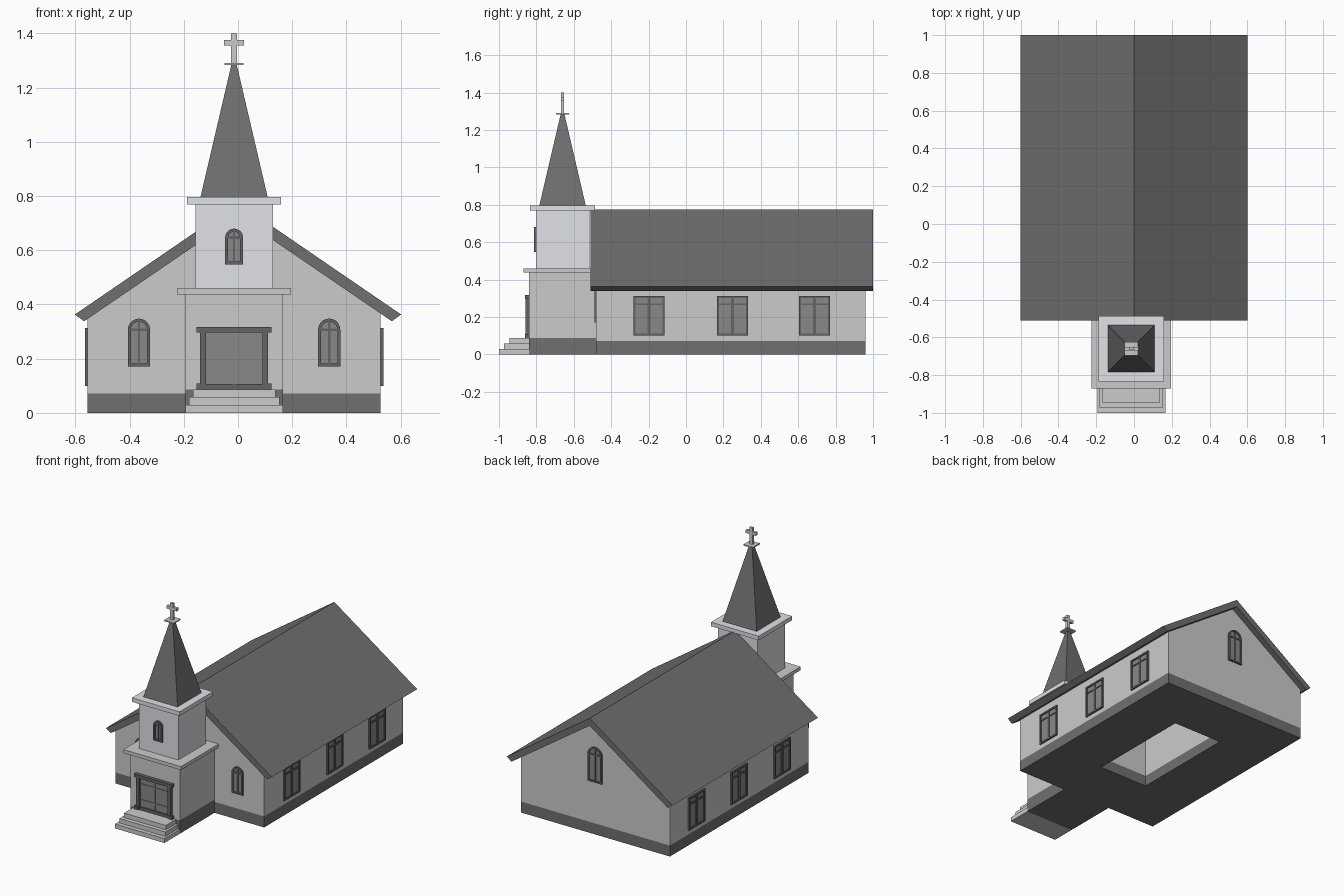
import bpy, bmesh
from math import pi, cos, sin
from mathutils import Matrix, Vector

if "Cube" in bpy.data.objects:
    bpy.data.objects.remove(bpy.data.objects["Cube"])


def material(name, r, g, b):
    m = bpy.data.materials.new(name)
    m.diffuse_color = (r, g, b, 1)
    m.use_nodes = True
    m.node_tree.nodes["Principled BSDF"].inputs["Base Color"].default_value = m.diffuse_color
    return m


DARK = material("dark_slate", 0.16, 0.16, 0.16)
TRIM = material("window_frame", 0.13, 0.13, 0.13)
PANE = material("window_pane", 0.25, 0.25, 0.25)
WHITE = material("white_paint", 0.75, 0.76, 0.8)
CX, TY = -0.0145, -0.66          # wall centre in x, tower centre in y


def finish(name, bm, mat=None):
    bmesh.ops.recalc_face_normals(bm, faces=bm.faces)
    me = bpy.data.meshes.new(name)
    bm.to_mesh(me)
    bm.free()
    ob = bpy.data.objects.new(name, me)
    bpy.context.collection.objects.link(ob)
    if mat:
        me.materials.append(mat)
    return ob


def add_box(bm, lo, hi, frame=Matrix()):
    lo, hi = Vector(lo), Vector(hi)
    m = frame @ Matrix.Translation((lo + hi) / 2) @ Matrix.Diagonal((*(hi - lo), 1))
    bmesh.ops.create_cube(bm, size=1, matrix=m)


def box(name, lo, hi, mat=None):
    bm = bmesh.new()
    add_box(bm, lo, hi)
    return finish(name, bm, mat)


def block(name, half, z0, z1, mat=None, y=TY):
    return box(name, (CX - half, y - half, z0), (CX + half, y + half, z1), mat)


def add_prism(bm, pts, y0, y1, frame=Matrix()):
    a = [bm.verts.new(frame @ Vector((x, y0, z))) for x, z in pts]
    b = [bm.verts.new(frame @ Vector((x, y1, z))) for x, z in pts]
    bm.faces.new(a)
    bm.faces.new(b[::-1])
    for i in range(len(pts)):
        j = (i + 1) % len(pts)
        bm.faces.new((a[i], a[j], b[j], b[i]))


def add_ring(bm, outer, inner, y0, y1, frame):
    loops = [[bm.verts.new(frame @ Vector((x, y, z))) for x, z in p]
             for p, y in ((outer, y0), (outer, y1), (inner, y1), (inner, y0))]
    n = len(outer)
    for k in range(4):
        a, b = loops[k], loops[(k + 1) % 4]
        for i in range(n):
            j = (i + 1) % n
            bm.faces.new((a[i], a[j], b[j], b[i]))


def outline(w, z0, z1, arched):
    if not arched:
        return [(-w, z0), (w, z0), (w, z1), (-w, z1)]
    return [(-w, z0), (w, z0)] + [(w * cos(pi * i / 10), z1 - w + w * sin(pi * i / 10))
                                  for i in range(11)]


def window(name, pos, angle, w, z0, z1, arched):
    # local frame: -y points out of the wall
    f = Matrix.Translation(pos) @ Matrix.Rotation(angle, 4, 'Z')
    t = 0.011
    inner = outline(w - t, z0 + t, z1 - t, arched)
    bm = bmesh.new()
    add_ring(bm, outline(w, z0, z1, arched), inner, -0.01, 0.004, f)
    bar = z1 - w if arched else z1 - 0.045
    add_box(bm, (-w + t, -0.008, bar - 0.005), (w - t, 0.002, bar + 0.005), f)
    m = 0.004 if arched else 0.008
    add_box(bm, (-m, -0.008, z0 + t), (m, 0.002, z1 - t), f)
    finish(name + "_frame", bm, TRIM)
    bm = bmesh.new()
    add_prism(bm, inner, -0.003, 0.003, f)
    finish(name + "_pane", bm, PANE)


# nave: plinth, gabled walls, open floor shaft
plinth = box("nave_plinth", (-0.555, -0.48, 0), (0.526, 0.96, 0.072), DARK)
bm = bmesh.new()
add_prism(bm, [(-0.555, 0.072), (0.526, 0.072), (0.526, 0.38), (0, 0.74), (-0.555, 0.36)], -0.48, 0.96)
walls = finish("nave_walls", bm)
cutter = box("floor_opening_cutter", (-0.195, -0.12, -0.5), (0.166, 0.6, 1.5))
cutter.hide_render = True
cutter.hide_viewport = True
for ob in (plinth, walls):
    mod = ob.modifiers.new("opening", 'BOOLEAN')
    mod.operation = 'DIFFERENCE'
    mod.solver = 'EXACT'
    mod.object = cutter

# roof
bm = bmesh.new()
add_prism(bm, [(-0.602, 0.363), (0, 0.775), (0.602, 0.363), (0.568, 0.338), (0, 0.726), (-0.568, 0.338)], -0.51, 1.0)
finish("roof", bm, DARK)

# tower
block("tower_plinth", 0.18, 0, 0.087, DARK)
block("tower_lower", 0.18, 0.087, 0.437)
block("tower_cornice", 0.21, 0.437, 0.46)
block("belfry", 0.143, 0.46, 0.769, WHITE)
block("belfry_cap", 0.173, 0.769, 0.796, WHITE)
bm = bmesh.new()
bmesh.ops.create_cone(bm, cap_ends=True, segments=4, radius1=0.124 * 2 ** 0.5, radius2=0.014, depth=0.489,
                      matrix=Matrix.Translation((CX, TY, 1.0405)) @ Matrix.Rotation(pi / 4, 4, 'Z'))
finish("spire", bm, DARK)

# cross
block("cross_plate", 0.035, 1.283, 1.291)
box("cross_post", (CX - 0.011, TY - 0.008, 1.29), (CX + 0.011, TY + 0.008, 1.4))
box("cross_arm", (CX - 0.037, TY - 0.009, 1.356), (CX + 0.037, TY + 0.009, 1.376))

# steps
for i, (w, y) in enumerate(((0.18, -1.0), (0.167, -0.972), (0.152, -0.945))):
    box(f"step_{i + 1}", (CX - w, y, i * 0.029), (CX + w, -0.84, (i + 1) * 0.029))

# door: surround, leaves and glazing bars
f = Matrix.Translation((CX, -0.84, 0))
bm = bmesh.new()
for s in (-1, 1):
    a, b = sorted((s * 0.125, s * 0.104))
    add_box(bm, (a, -0.018, 0.087), (b, 0.005, 0.31), f)
    a, b = sorted((s * 0.138, s * 0.112))
    add_box(bm, (a, -0.022, 0.087), (b, 0.005, 0.108), f)
add_box(bm, (-0.138, -0.022, 0.296), (0.138, 0.005, 0.317), f)
add_box(bm, (-0.12, -0.014, 0.087), (0.12, 0.005, 0.106), f)
finish("door_surround", bm, TRIM)
box("door_panel", (CX - 0.115, -0.845, 0.09), (CX + 0.115, -0.835, 0.3), PANE)
bm = bmesh.new()
add_box(bm, (-0.006, -0.01, 0.1), (0.006, 0.003, 0.3), f)
for z in (0.15, 0.253):
    add_box(bm, (-0.11, -0.009, z - 0.005), (0.11, 0.003, z + 0.005), f)
finish("door_bars", bm, PANE)

# windows
for side, s in (("left", -1), ("right", 1)):
    window(f"front_window_{side}", (CX + s * 0.351, -0.48, 0), 0, 0.041, 0.171, 0.348, True)
    for i, y in enumerate((-0.198, 0.249, 0.688)):
        window(f"{side}_window_{i + 1}", (-0.555 if s < 0 else 0.526, y, 0), s * pi / 2, 0.083, 0.1, 0.313, False)
window("belfry_window", (CX, TY - 0.143, 0), 0, 0.033, 0.547, 0.68, True)
window("back_window", (CX, 0.96, 0), pi, 0.052, 0.345, 0.575, True)
